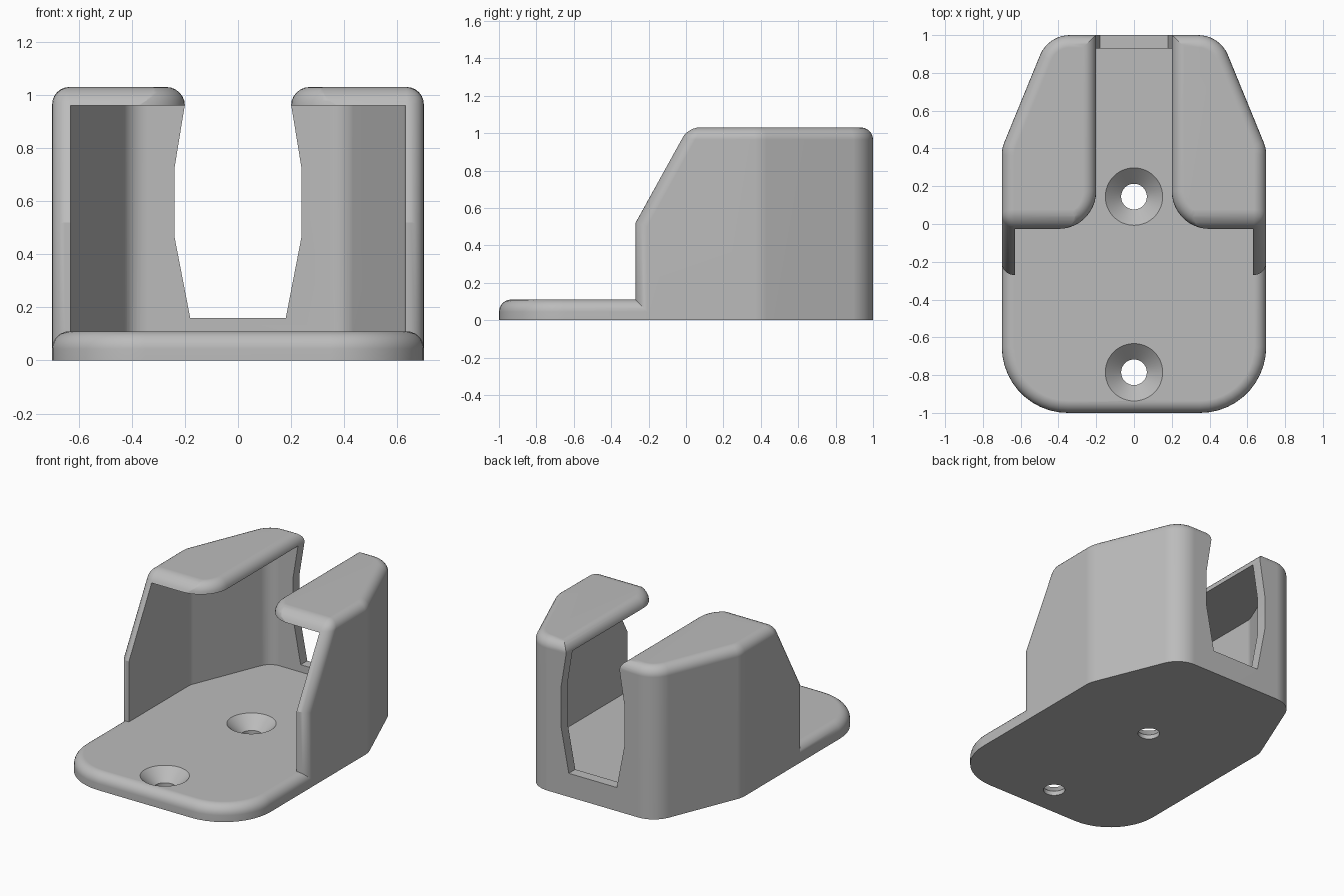
import bpy, bmesh, math
from mathutils import Vector

if "Cube" in bpy.data.objects:
    bpy.data.objects.remove(bpy.data.objects["Cube"], do_unlink=True)

HEIGHT, FLOOR, CEILING = 1.03, 0.11, 0.96
ROUND = 0.065

grey = bpy.data.materials.new("light grey plastic")
grey.use_nodes = True
grey.diffuse_color = (0.5, 0.5, 0.5, 1)
grey.node_tree.nodes["Principled BSDF"].inputs["Base Color"].default_value = (0.5, 0.5, 0.5, 1)


def outline(half):
    """Mirror a right-hand list of (x, y, radius) and round its corners."""
    corners = half + [(-x, y, r) for x, y, r in reversed(half)]
    result = []
    for i, (x, y, r) in enumerate(corners):
        p = Vector((x, y))
        if r == 0:
            result.append(p)
            continue
        a = (Vector(corners[i - 1][:2]) - p).normalized()
        b = (Vector(corners[(i + 1) % len(corners)][:2]) - p).normalized()
        h = a.angle(b) / 2
        c = p + (a + b).normalized() * (r / math.sin(h))
        v0 = (p + a * (r / math.tan(h)) - c).normalized()
        v1 = (p + b * (r / math.tan(h)) - c).normalized()
        n = max(3, round(v0.angle(v1) / math.radians(8)))
        result += [c + v0.slerp(v1, k / n) * r for k in range(n + 1)]
    return result


def loft(rings):
    """Closed solid through rings with equal point counts."""
    bm = bmesh.new()
    loops = [[bm.verts.new(p) for p in ring] for ring in rings]
    for low, high in zip(loops, loops[1:]):
        for i in range(len(low)):
            bm.faces.new((low[i - 1], low[i], high[i], high[i - 1]))
    bm.faces.new(loops[0])
    bm.faces.new(loops[-1])
    bmesh.ops.recalc_face_normals(bm, faces=bm.faces)
    return bm


def level(points, z):
    return [(p[0], p[1], z) for p in points]


def prism(half, z0, z1):
    pts = outline(half)
    return loft([level(pts, z0), level(pts, z1)])


def round_edges(bm, edges):
    bmesh.ops.bevel(bm, geom=edges, offset=ROUND, offset_type='OFFSET',
                    segments=6, profile=0.5, affect='EDGES', clamp_overlap=False)
    bmesh.ops.recalc_face_normals(bm, faces=bm.faces)


def make(name, bm):
    mesh = bpy.data.meshes.new(name)
    bm.to_mesh(mesh)
    bm.free()
    mesh.materials.append(grey)
    obj = bpy.data.objects.new(name, mesh)
    bpy.context.collection.objects.link(obj)
    return obj


def activate(obj):
    bpy.ops.object.select_all(action='DESELECT')
    obj.select_set(True)
    bpy.context.view_layer.objects.active = obj


def combine(target, tool, operation):
    mod = target.modifiers.new(tool.name, 'BOOLEAN')
    mod.operation, mod.solver, mod.object = operation, 'EXACT', tool
    activate(target)
    bpy.ops.object.modifier_apply(modifier=mod.name)
    bpy.data.objects.remove(tool, do_unlink=True)


# Outer block with sloping front, rounded along the top, slope and front edges
bm = prism([(0.7, -0.27, 0), (0.7, 0.4, 0.17), (0.454, 1, 0.17)], 0, HEIGHT)
slope = Vector((0, -0.47, 0.26)).normalized()
bmesh.ops.bisect_plane(bm, geom=bm.verts[:] + bm.edges[:] + bm.faces[:],
                       plane_co=(0, -0.27, 0.52),
                       plane_no=Vector((0, -0.47, 0.26)), clear_outer=True)
bmesh.ops.holes_fill(bm, edges=[e for e in bm.edges if e.is_boundary], sides=0)
bmesh.ops.recalc_face_normals(bm, faces=bm.faces)
bm.normal_update()


def kind(face):
    n = face.normal
    if n.z < -0.9:
        return "bottom"
    if n.z > 0.9:
        return "top"
    if n.dot(slope) > 0.99:
        return "slope"
    return "front" if n.y < -0.9 else "side"


unrounded = ({"side"}, {"front", "slope"})
picked = []
for e in bm.edges:
    kinds = {kind(f) for f in e.link_faces}
    if "bottom" not in kinds and kinds not in unrounded:
        picked.append(e)
round_edges(bm, picked)
holder = make("holder", bm)

# Hollow inside, open to the front
cavity = [(0.63, -1.5, 0), (0.63, 0.387, 0.1), (0.4076, 0.93, 0.1)]
combine(holder, make("cavity", prism(cavity, -0.1, CEILING)), 'DIFFERENCE')

# Roof slot with flared mouth and rounded-over upper edge
def slot_ring(d, z):
    front = -0.026 + d
    return level(outline([(0.632, -0.5, 0), (0.632, front, 0),
                          (0.2 + d, front, 0.2 - d), (0.2 + d, 1.2, 0)]), z)


lip = HEIGHT - CEILING
rings = [slot_ring(0, CEILING - 0.01)]
for k in range(7):
    t = k / 6 * math.pi / 2
    rings.append(slot_ring(lip * (1 - math.cos(t)), CEILING + lip * math.sin(t)))
rings.append(slot_ring(lip, HEIGHT + 0.1))
combine(holder, make("roof_slot", loft(rings)), 'DIFFERENCE')

# Opening in the back wall
window = outline([(0.18, 0.16, 0), (0.24, 0.47, 0), (0.24, 0.72, 0),
                  (0.2, 0.965, 0), (0.15, 1.1, 0)])
combine(holder, make("back_opening", loft([[(p[0], y, p[1]) for p in window]
                                           for y in (0.8, 1.1)])), 'DIFFERENCE')

# Base plate, tucked a hair inside the walls at the back
bm = prism([(0.7, -1, 0.35), (0.7, -0.18, 0), (0.696, -0.17, 0),
            (0.696, 0.4, 0.17), (0.451, 0.996, 0.17)], 0, FLOOR)
round_edges(bm, [e for e in bm.edges if all(v.co.z > FLOOR - 0.001 for v in e.verts)])
combine(holder, make("base_plate", bm), 'UNION')

# Two countersunk screw holes
for y in (0.145, -0.785):
    rings = [[(r * math.cos(a), y + r * math.sin(a), z)
              for a in (math.tau * k / 48 for k in range(48))]
             for z, r in ((-0.05, 0.068), (0.03, 0.068), (FLOOR, 0.152), (0.15, 0.194))]
    combine(holder, make("screw_hole", loft(rings)), 'DIFFERENCE')

# Smooth fillets, crisp corners, flat large faces
activate(holder)
bpy.ops.object.shade_smooth_by_angle(angle=math.radians(25))
weighted = holder.modifiers.new("even_normals", 'WEIGHTED_NORMAL')
weighted.keep_sharp = True
